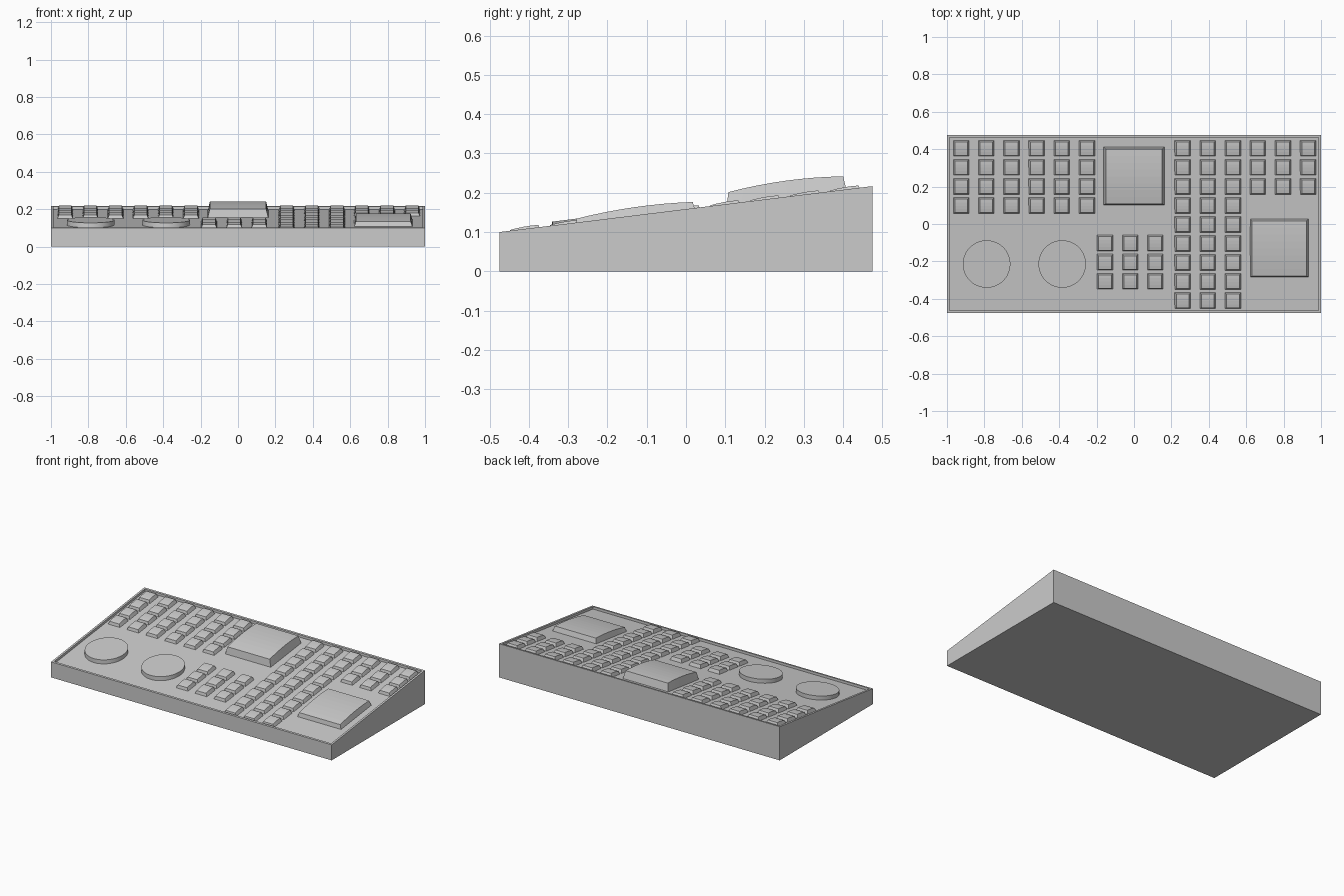
import bpy
import math

cube = bpy.data.objects.get("Cube")
if cube:
    bpy.data.objects.remove(cube, do_unlink=True)

grey = bpy.data.materials.new("light grey plastic")
grey.use_nodes = True
colour = (0.6, 0.6, 0.6, 1)
grey.diffuse_color = colour
grey.node_tree.nodes["Principled BSDF"].inputs["Base Color"].default_value = colour

HALF_X, HALF_Y = 1.0, 0.475
RIM, RECESS = 0.013, 0.016


def slope(y):
    """Height of the sloping rim."""
    return 0.1 + (y + HALF_Y) * 0.123


def floor(y):
    return slope(y) - RECESS


def make(name, verts, faces):
    mesh = bpy.data.meshes.new(name)
    mesh.from_pydata(verts, [], faces)
    mesh.materials.append(grey)
    obj = bpy.data.objects.new(name, mesh)
    bpy.context.collection.objects.link(obj)
    return obj


def loft(name, rings):
    """Join equal rings of points and cap both ends."""
    n = len(rings[0])
    faces = [(r * n + i, r * n + (i + 1) % n, (r + 1) * n + (i + 1) % n, (r + 1) * n + i)
             for r in range(len(rings) - 1) for i in range(n)]
    last = (len(rings) - 1) * n
    faces += [tuple(reversed(range(n))), tuple(range(last, last + n))]
    return make(name, [p for ring in rings for p in ring], faces)


def rectangle(inset, height):
    x, y = HALF_X - inset, HALF_Y - inset
    return [(px, py, height(py)) for px, py in ((-x, -y), (x, -y), (x, y), (-x, y))]


def key(name, x, y, width, depth, front, back, bulge, taper, steps):
    """Tapered key whose top arches from front to back."""
    w, d = width / 2, depth / 2
    bottom, top = [], []
    for i in range(steps + 1):
        t = i / steps
        by = y - d + depth * t
        ty = y - d + taper / 2 + (depth - taper * 1.5) * t
        h = front + (back - front) * t + bulge * 4 * t * (1 - t)
        bottom.append((by, floor(by) - 0.002))
        top.append((ty, floor(ty) + h))
    verts = []
    for (by, bz), (ty, tz) in zip(bottom, top):
        verts += [(x - w, by, bz), (x + w, by, bz),
                  (x + w - taper, ty, tz), (x - w + taper, ty, tz)]
    faces = [(0, 1, 2, 3)]
    for i in range(steps):
        a, b = i * 4, i * 4 + 4
        faces += [(a + k, b + k, b + (k + 1) % 4, a + (k + 1) % 4) for k in range(4)]
    e = steps * 4
    faces.append((e + 3, e + 2, e + 1, e))
    return make(name, verts, faces)


# Wedge body with a thin raised rim around the sunken panel
loft("console_body", [rectangle(0, lambda y: 0), rectangle(0, slope),
                      rectangle(RIM, slope), rectangle(RIM, floor)])

# Small button blocks: name, first column, columns, first row, rows
PITCH_X, PITCH_Y = 0.1345, 0.1018
BLOCKS = [("left_button", -0.924, 6, 0.405, 4),
          ("centre_button", -0.155, 3, -0.102, 3),
          ("column_button", 0.26, 3, 0.405, 9),
          ("right_button", 0.662, 3, 0.405, 3)]
for name, x0, columns, y0, rows in BLOCKS:
    for c in range(columns):
        for r in range(rows):
            key(f"{name}_{r + 1}_{c + 1}", x0 + c * PITCH_X, y0 - r * PITCH_Y,
                0.086, 0.086, 0.018, 0.022, 0.002, 0.009, 4)

# Two large pads
key("centre_pad", 0, 0.257, 0.325, 0.31, 0.046, 0.05, 0.009, 0.012, 8)
key("right_pad", 0.777, -0.128, 0.312, 0.31, 0.026, 0.032, 0.008, 0.01, 8)

# Two round dials following the slope
for side, x in (("outer", -0.788), ("inner", -0.384)):
    circle = [(x + 0.127 * math.cos(a), -0.214 + 0.127 * math.sin(a))
              for a in (math.tau * i / 48 for i in range(48))]
    dial = loft(side + "_dial", [[(px, py, floor(py) + h) for px, py in circle]
                                 for h in (-0.002, 0.026)])
    bpy.ops.object.select_all(action="DESELECT")
    dial.select_set(True)
    bpy.context.view_layer.objects.active = dial
    bpy.ops.object.shade_smooth_by_angle(angle=math.radians(30))
